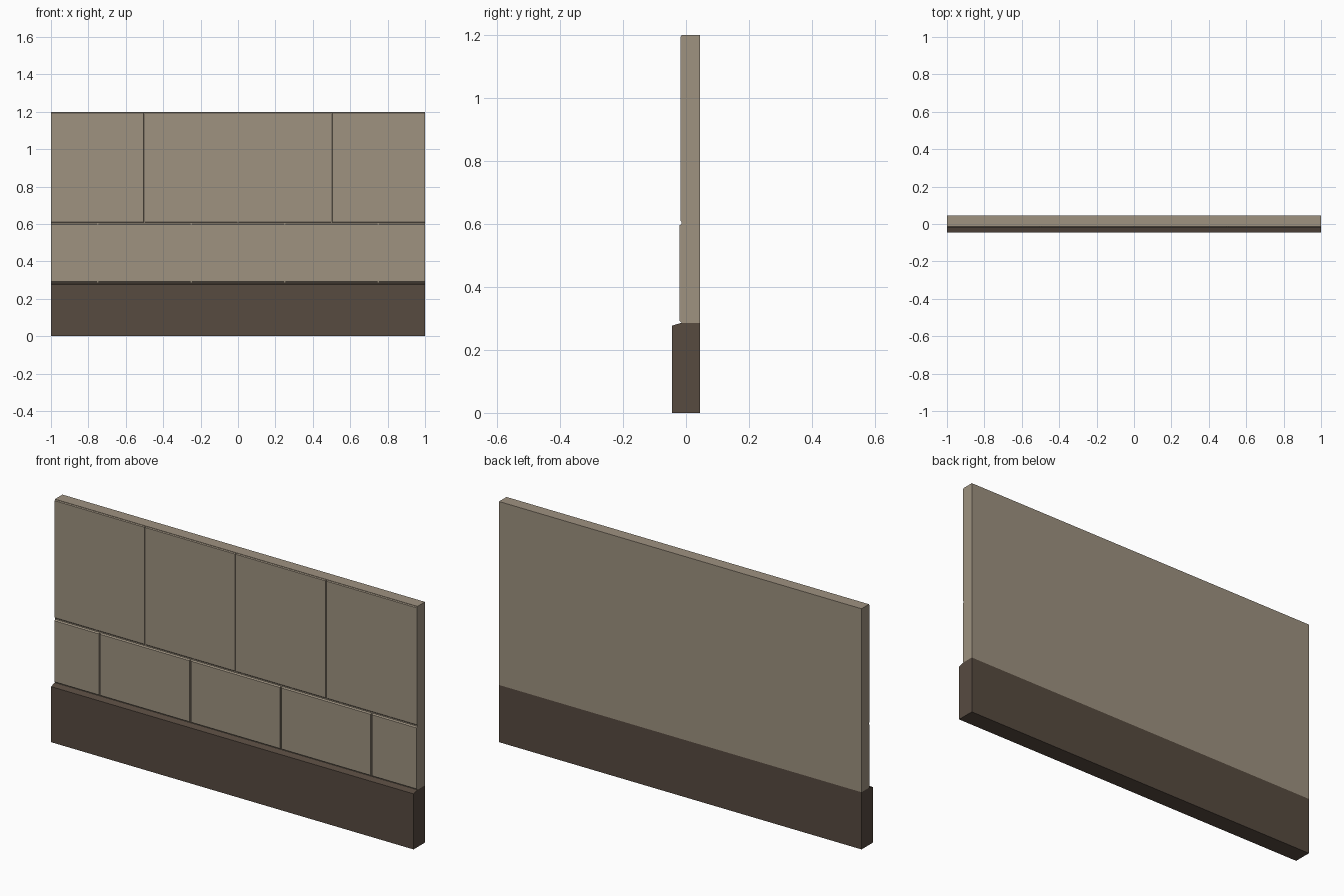
import bpy, bmesh

if "Cube" in bpy.data.objects:
    bpy.data.objects.remove(bpy.data.objects["Cube"])

def material(name, rgb):
    m = bpy.data.materials.new(name)
    m.diffuse_color = (*rgb, 1)
    m.use_nodes = True
    m.node_tree.nodes["Principled BSDF"].inputs["Base Color"].default_value = m.diffuse_color
    return m

STONE = material("warm stone", (0.342, 0.287, 0.216))
DARK = material("dark brown", (0.095, 0.069, 0.051))

def finish(name, bm, mat):
    bmesh.ops.recalc_face_normals(bm, faces=bm.faces)
    me = bpy.data.meshes.new(name)
    bm.to_mesh(me)
    bm.free()
    me.materials.append(mat)
    ob = bpy.data.objects.new(name, me)
    bpy.context.collection.objects.link(ob)

def loft(bm, a, b):
    """Closed solid between two matching loops of points."""
    va, vb = [bm.verts.new(p) for p in a], [bm.verts.new(p) for p in b]
    bm.faces.new(va)
    bm.faces.new(vb[::-1])
    n = len(va)
    for i in range(n):
        j = (i + 1) % n
        bm.faces.new((va[i], va[j], vb[j], vb[i]))

def extrude_x(name, profile, mat):
    bm = bmesh.new()
    loft(bm, [(-1, y, z) for y, z in profile], [(1, y, z) for y, z in profile])
    finish(name, bm, mat)

# Skirting plinth with sloped top edge
extrude_x("plinth", [(0.045, 0), (-0.045, 0), (-0.045, 0.277),
                     (-0.018, 0.285), (0.045, 0.285)], DARK)

# Wall core
extrude_x("wall_core", [(0.045, 0.285), (-0.014, 0.285),
                        (-0.014, 1.2), (0.045, 1.2)], STONE)

def panel_row(name, joints, z0, z1, front, chamfer):
    """Row of facing slabs with chamfered top and bottom and thin joints."""
    bm = bmesh.new()
    gap = 0.003
    for x0, x1 in zip(joints, joints[1:]):
        l = x0 + (gap if x0 > -1 else 0)
        r = x1 - (gap if x1 < 1 else 0)
        def rect(y, c, s):
            return [(l + s, y, z0 + c), (r - s, y, z0 + c),
                    (r - s, y, z1 - c), (l + s, y, z1 - c)]
        loft(bm, rect(-0.013, 0, 0), rect(front, chamfer, 0.001))
    finish(name, bm, STONE)

# Staggered slab courses
panel_row("upper_slabs", [-1, -0.5, 0, 0.5, 1], 0.606, 1.199, -0.018, 0.005)
panel_row("lower_slabs", [-1, -0.75, -0.25, 0.25, 0.75, 1], 0.286, 0.602, -0.02, 0.006)
